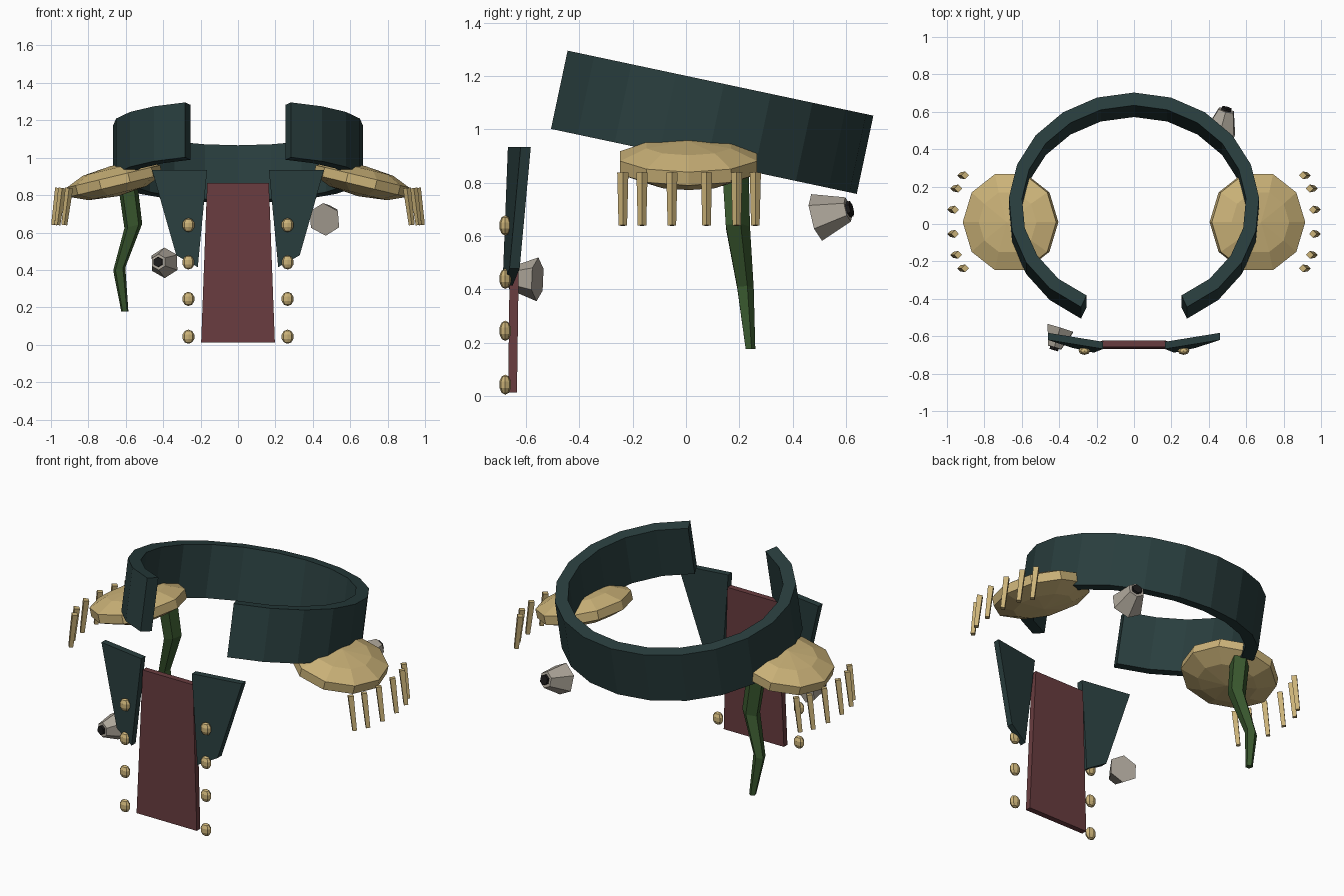
import bpy, bmesh
from math import sin, cos, pi, radians
from mathutils import Vector, Matrix

if "Cube" in bpy.data.objects:
    bpy.data.objects.remove(bpy.data.objects["Cube"])


def mat(name, rgb):
    m = bpy.data.materials.new(name)
    m.diffuse_color = (*rgb, 1)
    m.use_nodes = True
    m.node_tree.nodes["Principled BSDF"].inputs["Base Color"].default_value = m.diffuse_color
    return m


TEAL = mat("dark_teal", (0.022, 0.048, 0.048))
RED = mat("maroon", (0.14, 0.045, 0.05))
GOLD = mat("gold", (0.60, 0.45, 0.19))
GREEN = mat("green", (0.04, 0.095, 0.027))
SHELL = mat("shell_grey", (0.43, 0.39, 0.33))
DARK = mat("dark_hole", (0.012, 0.011, 0.011))


def finish(name, bm, material):
    bmesh.ops.recalc_face_normals(bm, faces=bm.faces)
    me = bpy.data.meshes.new(name)
    bm.to_mesh(me)
    bm.free()
    me.materials.append(material)
    ob = bpy.data.objects.new(name, me)
    bpy.context.collection.objects.link(ob)
    return ob


def loft(name, rings, material):
    """Skin a list of equal-sized point rings and cap both ends."""
    bm = bmesh.new()
    vs = [[bm.verts.new(p) for p in r] for r in rings]
    n = len(vs[0])
    for a, b in zip(vs, vs[1:]):
        for i in range(n):
            j = (i + 1) % n
            bm.faces.new((a[i], a[j], b[j], b[i]))
    bm.faces.new(vs[0])
    bm.faces.new(vs[-1])
    return finish(name, bm, material)


def cone(name, a, b, r1, r2, sides, material, spin=0.0):
    """Tapered prism from point a to point b."""
    a, b = Vector(a), Vector(b)
    d = b - a
    q = Vector((0, 0, 1)).rotation_difference(d.normalized())

    def ring(c, r):
        return [c + q @ Vector((r * cos(spin + 2 * pi * i / sides),
                                r * sin(spin + 2 * pi * i / sides), 0))
                for i in range(sides)]
    return loft(name, [ring(a, r1), ring(b, r2)], material)


def ball(name, loc, scale, u, v, material, rot=Matrix.Identity(4), spin=0.0):
    bm = bmesh.new()
    m = (Matrix.Translation(loc) @ rot @ Matrix.Diagonal((*scale, 1))
         @ Matrix.Rotation(spin, 4, 'Z'))
    bmesh.ops.create_uvsphere(bm, u_segments=u, v_segments=v, radius=1, matrix=m)
    return finish(name, bm, material)


# Collar: elliptical band open at the front, tilted down to the back
tilt = Matrix.Translation((0, 0.07, 1.033)) @ Matrix.Rotation(radians(-12), 4, 'X')
rings = []
for i in range(19):
    t = radians(-155 + 310 * i / 18)
    s, c = sin(t), cos(t)
    rings.append([tilt @ Vector((a * s, b * c, z)) for a, b, z in
                  ((0.67, 0.615, -0.15), (0.67, 0.615, 0.15),
                   (0.60, 0.545, 0.15), (0.60, 0.545, -0.15))])
loft("collar", rings, TEAL)

# Front panel
loft("front_panel", [
    [(-0.197, y0, 0.013), (0.197, y0, 0.013), (0.165, y1, 0.865), (-0.165, y1, 0.865)]
    for y0, y1 in ((-0.667, -0.657), (-0.634, -0.622))], RED)

FRINGE = [(0.903, 0.26), (0.94, 0.19), (0.957, 0.077),
          (0.957, -0.053), (0.94, -0.165), (0.903, -0.237)]

for s, side in ((-1, "left"), (1, "right")):
    # Lapels, swept back at the outer edge
    front = [(0.165, -0.668, 0.935), (0.46, -0.62, 0.935),
             (0.33, -0.662, 0.478), (0.215, -0.688, 0.415)]
    loft(f"lapel_{side}", [[(s * x, y + d, z) for x, y, z in front]
                           for d in (0, 0.038)], TEAL)
    # Shoulder pads
    ball(f"shoulder_pad_{side}", (s * 0.66, 0.01, 0.875), (0.27, 0.284, 0.083),
         10, 5, GOLD, Matrix.Rotation(s * radians(13.5), 4, 'Y'), pi / 2)
    # Hanging fringe
    for k, (x, y) in enumerate(FRINGE):
        cone(f"fringe_{side}_{k + 1}", (s * x, y, 0.838),
             (s * (x + 0.026), y, 0.64), 0.021, 0.016, 4, GOLD)
    # Buttons
    for k, z in enumerate((0.043, 0.245, 0.44, 0.64)):
        ball(f"button_{side}_{k + 1}", (s * 0.265, -0.678, z),
             (0.033, 0.023, 0.038), 8, 5, GOLD)

# Trailing weed strand under one shoulder
path = [(-0.59, 0.18, 0.86, 0.055), (-0.56, 0.19, 0.635, 0.05),
        (-0.635, 0.22, 0.405, 0.034), (-0.605, 0.24, 0.177, 0.02)]
loft("weed_strand", [[(x + r * cos(2 * pi * i / 5 + 0.3), y + r * sin(2 * pi * i / 5 + 0.3),
                       z + 0.25 * r * cos(2 * pi * i / 5 + 0.3) * (k in (1, 2)))
                      for i in range(5)]
                     for k, (x, y, z, r) in enumerate(path)], GREEN)

# Barnacles with dark openings
for name, a, b, r in (("front", (-0.393, -0.557, 0.438), (-0.425, -0.66, 0.442), 0.082),
                      ("back", (0.462, 0.49, 0.67), (0.493, 0.608, 0.70), 0.09)):
    a, b = Vector(a), Vector(b)
    d = (b - a).normalized()
    cone(f"barnacle_{name}", a, b, r, r * 0.52, 6, SHELL, 0.25)
    cone(f"barnacle_opening_{name}", b - d * 0.02, b + d * 0.014,
         r * 0.33, r * 0.33, 6, DARK, 0.25)
